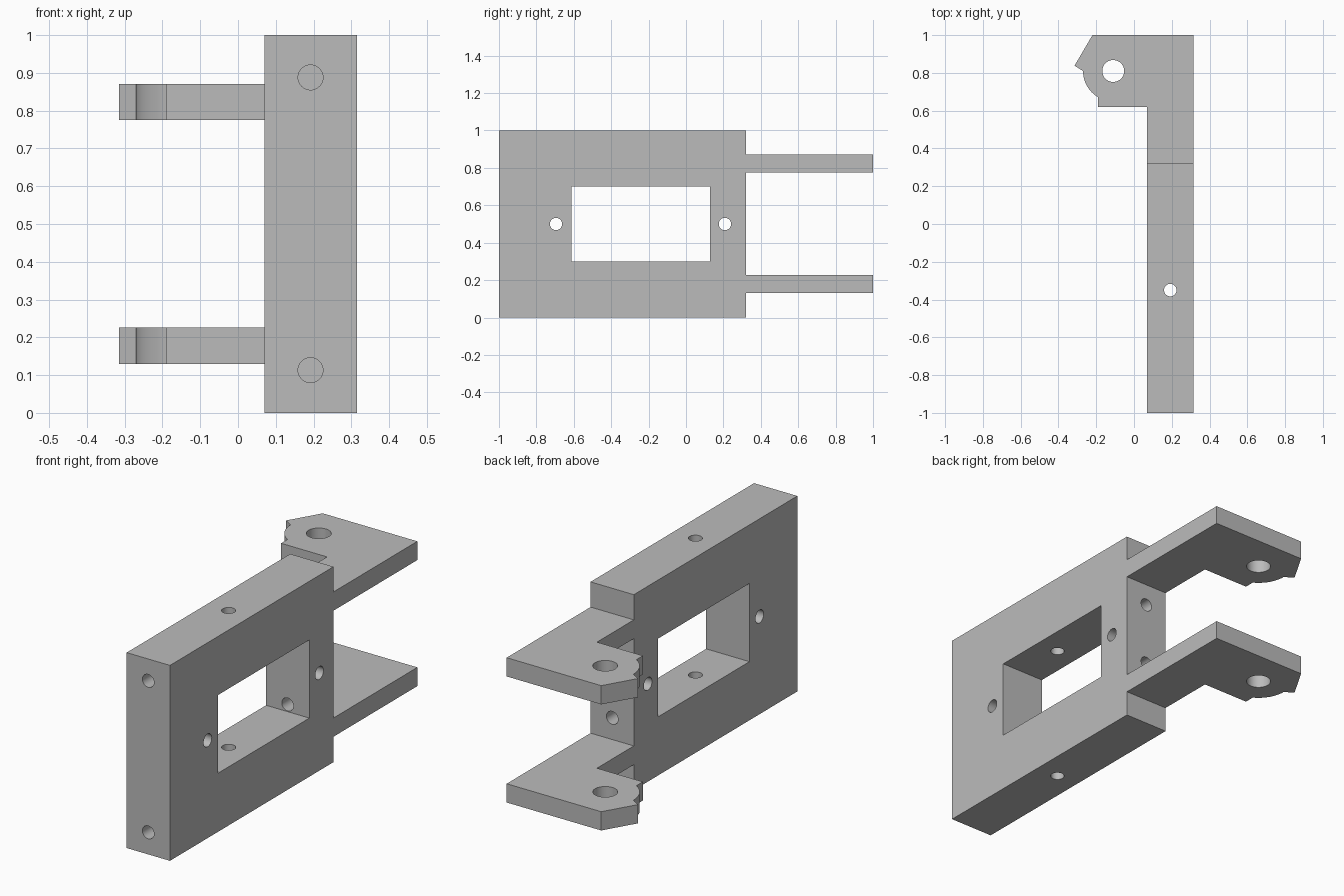
import bpy, bmesh, math
from mathutils import Matrix, Vector

if "Cube" in bpy.data.objects:
    bpy.data.objects.remove(bpy.data.objects["Cube"])

grey = bpy.data.materials.new("plain grey")
grey.diffuse_color = (0.5, 0.5, 0.5, 1)
grey.use_nodes = True
grey.node_tree.nodes["Principled BSDF"].inputs["Base Color"].default_value = grey.diffuse_color


def make_object(name, bm):
    bmesh.ops.recalc_face_normals(bm, faces=bm.faces)
    mesh = bpy.data.meshes.new(name)
    bm.to_mesh(mesh)
    bm.free()
    mesh.materials.append(grey)
    ob = bpy.data.objects.new(name, mesh)
    bpy.context.collection.objects.link(ob)
    return ob


def box(name, lo, hi):
    lo, hi = Vector(lo), Vector(hi)
    bm = bmesh.new()
    bmesh.ops.create_cube(bm, size=1, matrix=Matrix.Translation((lo + hi) / 2)
                          @ Matrix.Diagonal((*(hi - lo), 1)))
    return make_object(name, bm)


def drill(name, start, end, radius):
    a, b = Vector(start), Vector(end)
    bm = bmesh.new()
    turn = Vector((0, 0, 1)).rotation_difference(b - a).to_matrix().to_4x4()
    bmesh.ops.create_cone(bm, cap_ends=True, segments=40, radius1=radius, radius2=radius,
                          depth=(b - a).length, matrix=Matrix.Translation((a + b) / 2) @ turn)
    return make_object(name, bm)


def prism(name, outline, z0, z1):
    bm = bmesh.new()
    face = bm.faces.new([bm.verts.new((x, y, z0)) for x, y in outline])
    top = bmesh.ops.extrude_face_region(bm, geom=[face])["geom"]
    bmesh.ops.translate(bm, vec=(0, 0, z1 - z0),
                        verts=[v for v in top if isinstance(v, bmesh.types.BMVert)])
    return make_object(name, bm)


def combine(target, tool, operation):
    mod = target.modifiers.new(tool.name, "BOOLEAN")
    mod.operation, mod.object, mod.solver = operation, tool, "EXACT"
    bpy.context.view_layer.objects.active = target
    bpy.ops.object.modifier_apply(modifier=mod.name)
    bpy.data.objects.remove(tool)


# Mounting plate
X0, X1, XC, YB = 0.07, 0.315, 0.192, 0.322
bracket = box("mounting_bracket", (X0, -1, 0), (X1, YB, 1))

# Hinge arms with rounded knuckle and pointed stop
px, py, r = -0.11, 0.81, 0.16
arc = [(px + r * math.cos(math.radians(a)), py + r * math.sin(math.radians(a)))
       for a in range(180, 241, 5)]
outline = [(X1, YB), (X1, 1), (-0.22, 1), (-0.315, 0.838)] + arc + \
          [(-0.19, 0.62), (X0, 0.62), (X0, YB)]
for z0, z1 in ((0.13, 0.226), (0.775, 0.871)):
    arm = prism("arm", outline, z0, z1)
    combine(arm, drill("pivot_hole", (px, py, z0 - 0.1), (px, py, z1 + 0.1), 0.058), "DIFFERENCE")
    combine(bracket, arm, "UNION")

# Rectangular opening
combine(bracket, box("opening", (-0.1, -0.613, 0.3), (0.5, 0.127, 0.7)), "DIFFERENCE")

# Screw holes: sides, top and bottom, back wall, blind front holes
holes = [((-0.1, y, 0.5), (0.5, y, 0.5)) for y in (-0.695, 0.208)]
holes += [((XC, -0.35, -0.1), (XC, -0.35, 0.5)), ((XC, -0.35, 0.5), (XC, -0.35, 1.1))]
holes += [((XC, 0.0, z), (XC, 0.4, z)) for z in (0.337, 0.663)]
holes += [((XC, -1.1, z), (XC, -0.7, z)) for z in (0.113, 0.888)]
for start, end in holes:
    combine(bracket, drill("screw_hole", start, end, 0.033), "DIFFERENCE")

bpy.ops.object.select_all(action="DESELECT")
bracket.select_set(True)
bpy.context.view_layer.objects.active = bracket
bpy.ops.object.shade_smooth_by_angle(angle=math.radians(30))
